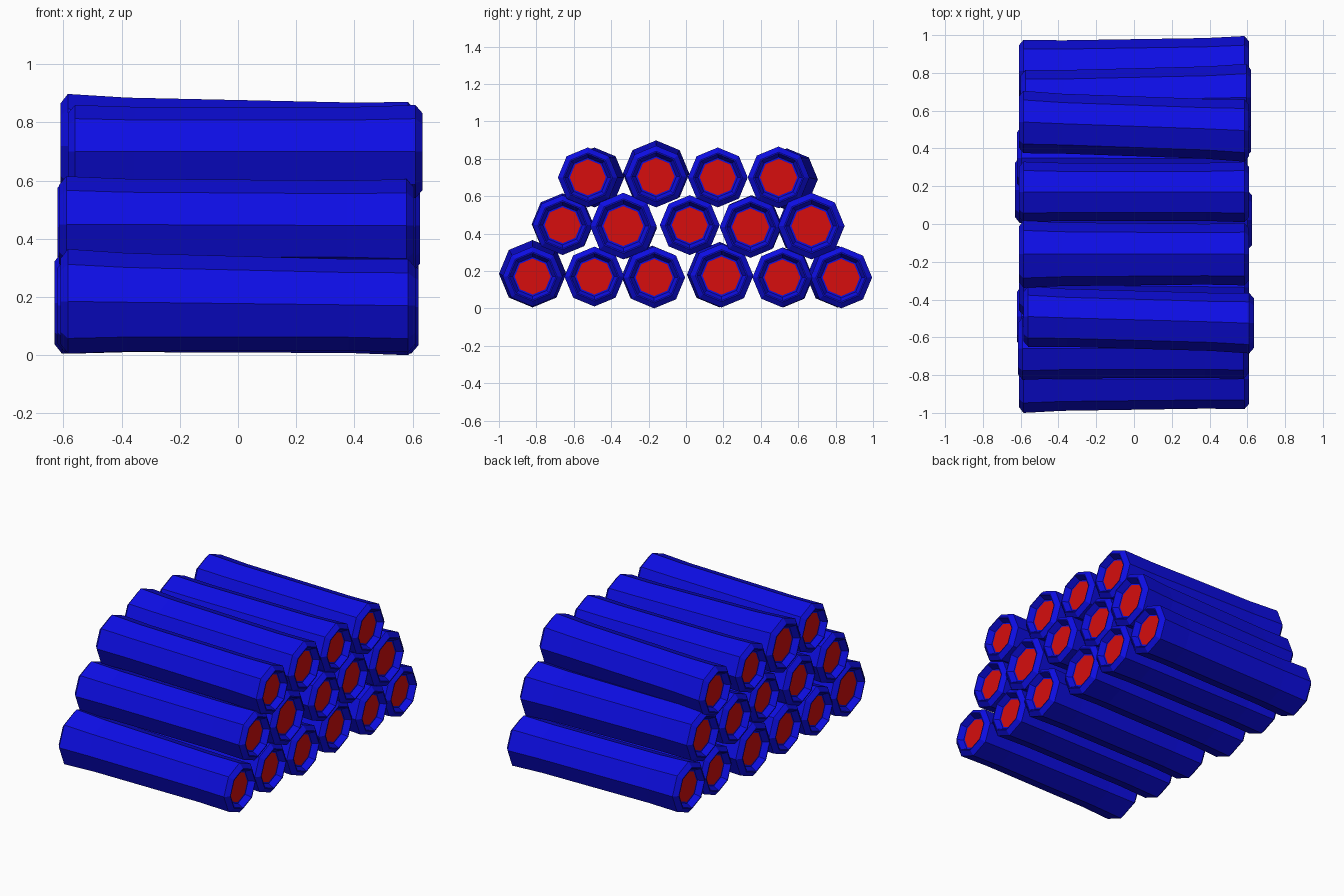
import bpy, bmesh, math

if "Cube" in bpy.data.objects:
    bpy.data.objects.remove(bpy.data.objects["Cube"])


def make_material(name, color):
    mat = bpy.data.materials.new(name)
    mat.use_nodes = True
    mat.diffuse_color = color
    mat.node_tree.nodes["Principled BSDF"].inputs["Base Color"].default_value = color
    return mat


blue = make_material("bark blue", (0.004, 0.004, 0.78, 1))
red = make_material("core red", (0.68, 0.004, 0.004, 1))

SIDES = 8
HALF = 0.585
# End profile, outside in: (offset along the log, radius factor)
END = [(0, 1), (0.025, 0.82), (0.025, 0.78), (-0.012, 0.66), (-0.012, 0.6)]


def log(name, right, left, shift=0.0):
    """Octagonal log between two end sections given as (y, z, radius)."""
    bm = bmesh.new()

    def ring(x, section, factor=1.0):
        y, z, r = section
        return [bm.verts.new((x + shift,
                              y + r * factor * math.cos(math.tau * i / SIDES),
                              z + r * factor * math.sin(math.tau * i / SIDES)))
                for i in range(SIDES)]

    def at(t):
        return [a + (b - a) * t for a, b in zip(left, right)]

    # Left end, waist, right end as one continuous skin
    rings = [ring(-HALF - d, left, f) for d, f in reversed(END)]
    rings += [ring(-0.38, at(0.2), 0.96), ring(0.38, at(0.8), 0.96)]
    rings += [ring(HALF + d, right, f) for d, f in END]
    for a, b in zip(rings, rings[1:]):
        for i in range(SIDES):
            j = (i + 1) % SIDES
            bm.faces.new((a[i], a[j], b[j], b[i]))
    # Red cores
    for end in (rings[0], rings[-1]):
        bm.faces.new(end).material_index = 1
    bmesh.ops.recalc_face_normals(bm, faces=bm.faces)
    mesh = bpy.data.meshes.new(name)
    bm.to_mesh(mesh)
    bm.free()
    mesh.materials.append(blue)
    mesh.materials.append(red)
    obj = bpy.data.objects.new(name, mesh)
    bpy.context.collection.objects.link(obj)


# Each row: right end section, left end section, shift along x
rows = {
    "bottom_log": [
        ((-0.82, 0.17, 0.16), (-0.82, 0.185, 0.18), 0),
        ((-0.49, 0.17, 0.16), (-0.49, 0.17, 0.16), -0.01),
        ((-0.17, 0.165, 0.165), (-0.18, 0.17, 0.165), 0),
        ((0.19, 0.175, 0.17), (0.18, 0.18, 0.175), -0.02),
        ((0.515, 0.165, 0.16), (0.52, 0.165, 0.16), 0.01),
        ((0.83, 0.165, 0.165), (0.81, 0.17, 0.165), 0)],
    "middle_log": [
        ((-0.66, 0.445, 0.16), (-0.66, 0.45, 0.165), -0.005),
        ((-0.335, 0.44, 0.178), (-0.32, 0.43, 0.165), 0),
        ((0.02, 0.445, 0.16), (0.02, 0.445, 0.16), 0.015),
        ((0.345, 0.435, 0.165), (0.35, 0.44, 0.165), -0.01),
        ((0.67, 0.44, 0.178), (0.65, 0.44, 0.165), 0.01)],
    "top_log": [
        ((-0.525, 0.7, 0.16), (-0.49, 0.7, 0.16), 0.025),
        ((-0.16, 0.705, 0.165), (-0.16, 0.72, 0.178), 0),
        ((0.17, 0.7, 0.16), (0.17, 0.7, 0.16), 0),
        ((0.495, 0.7, 0.165), (0.54, 0.69, 0.165), 0)],
}
for row, logs in rows.items():
    for n, (right, left, shift) in enumerate(logs, 1):
        log(f"{row}_{n}", right, left, shift)
